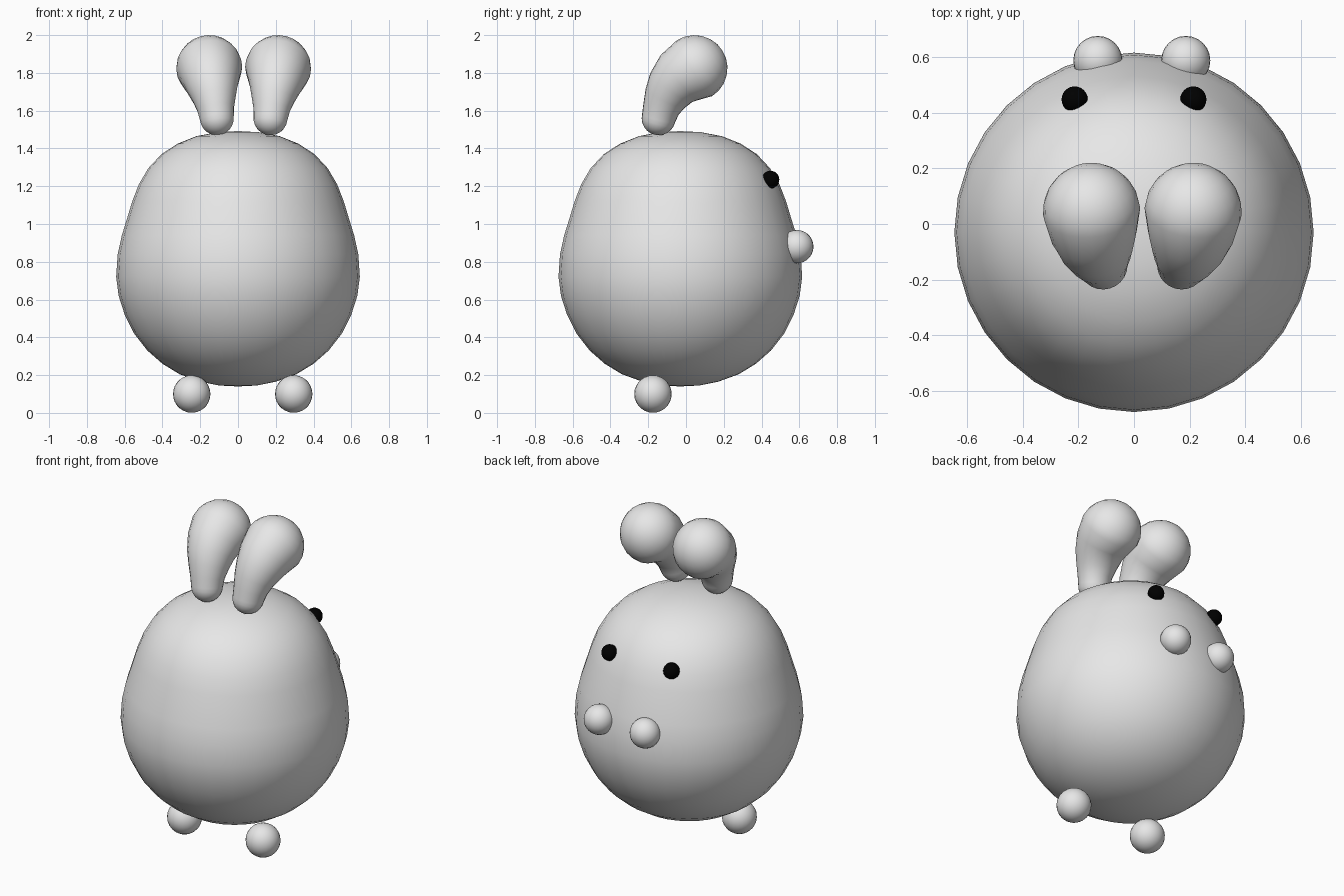
import bpy, bmesh, math
from mathutils import Vector

if "Cube" in bpy.data.objects:
    bpy.data.objects.remove(bpy.data.objects["Cube"])


def material(name, rgb):
    m = bpy.data.materials.new(name)
    m.diffuse_color = (*rgb, 1)
    m.use_nodes = True
    m.node_tree.nodes["Principled BSDF"].inputs["Base Color"].default_value = m.diffuse_color
    return m


GREY = material("light grey", (0.8, 0.8, 0.8))
BLACK = material("black", (0.0, 0.0, 0.0))


def tube(name, rings, sides, mat):
    """Skin rings given as (centre, axis u, axis v, radius); radius 0 is a pole."""
    bm = bmesh.new()
    loops = []
    for c, u, v, r in rings:
        if r == 0:
            loops.append([bm.verts.new(c)] * sides)
            continue
        loops.append([bm.verts.new(c + r * (u * math.cos(a) + v * math.sin(a)))
                      for a in (2 * math.pi * i / sides for i in range(sides))])
    for lo, hi in zip(loops, loops[1:]):
        for i in range(sides):
            j = (i + 1) % sides
            quad = list(dict.fromkeys((lo[i], lo[j], hi[j], hi[i])))
            bm.faces.new(quad)
    bmesh.ops.recalc_face_normals(bm, faces=bm.faces[:])
    for f in bm.faces:
        f.smooth = True
    me = bpy.data.meshes.new(name)
    bm.to_mesh(me)
    bm.free()
    me.materials.append(mat)
    ob = bpy.data.objects.new(name, me)
    bpy.context.collection.objects.link(ob)
    return ob


def ball(name, centre, radius, mat):
    bpy.ops.mesh.primitive_uv_sphere_add(segments=24, ring_count=14,
                                         radius=radius, location=centre)
    ob = bpy.context.object
    ob.name = name
    ob.data.materials.append(mat)
    bpy.ops.object.shade_smooth()
    return ob


X, Y = Vector((1, 0, 0)), Vector((0, 1, 0))

# Egg-shaped body, (radius, height)
profile = [(0, .14), (.10, .145), (.20, .165), (.31, .205), (.40, .26), (.48, .33),
           (.55, .42), (.60, .52), (.632, .62), (.645, .72), (.637, .84), (.615, .94),
           (.587, 1.03), (.56, 1.12), (.525, 1.21), (.475, 1.295), (.405, 1.37),
           (.32, 1.425), (.22, 1.465), (.11, 1.486), (0, 1.492)]
tube("body", [(Vector((0, -.03, z)), X, Y, r) for r, z in profile], 32, GREY)


def ear(name, side):
    # Spine of the ear: x offset, y, z, radius; domed at both ends
    spine = [(.142, -.145, 1.56, .09), (.148, -.132, 1.61, .098), (.155, -.11, 1.665, .115),
             (.165, -.078, 1.722, .135), (.174, -.035, 1.775, .155), (.182, .045, 1.825, .175)]
    pts = [(Vector((.03 + side * x, y, z)), r) for x, y, z, r in spine]
    dirs = [(pts[min(i + 1, 5)][0] - pts[max(i - 1, 0)][0]).normalized() for i in range(6)]
    rings = []

    def add(c, d, r):
        u = (X - d * X.dot(d)).normalized()
        rings.append((c, u, d.cross(u), r))

    def dome(i, sign, angles):
        c, r = pts[i]
        for a in angles:
            add(c + dirs[i] * (sign * r * math.sin(a)), dirs[i],
                0 if a > 1.57 else r * math.cos(a))

    steps = [math.pi / 2 * k / 6 for k in range(1, 7)]
    dome(0, -1, steps[::-1])
    for (c, r), d in zip(pts, dirs):
        add(c, d, r)
    dome(5, 1, steps)
    tube(name, rings, 24, GREY)


# Paired parts
for word, s in (("left", -1), ("right", 1)):
    ear(word + "_ear", s)
    ball(word + "_foot", (.025 + s * .27, -.175, .1), .099, GREY)
    ball(word + "_paw", (.028 + s * .158, .587, .88), .088, GREY)
    ball(word + "_eye", (s * .213, .447, 1.235), .047, BLACK)
